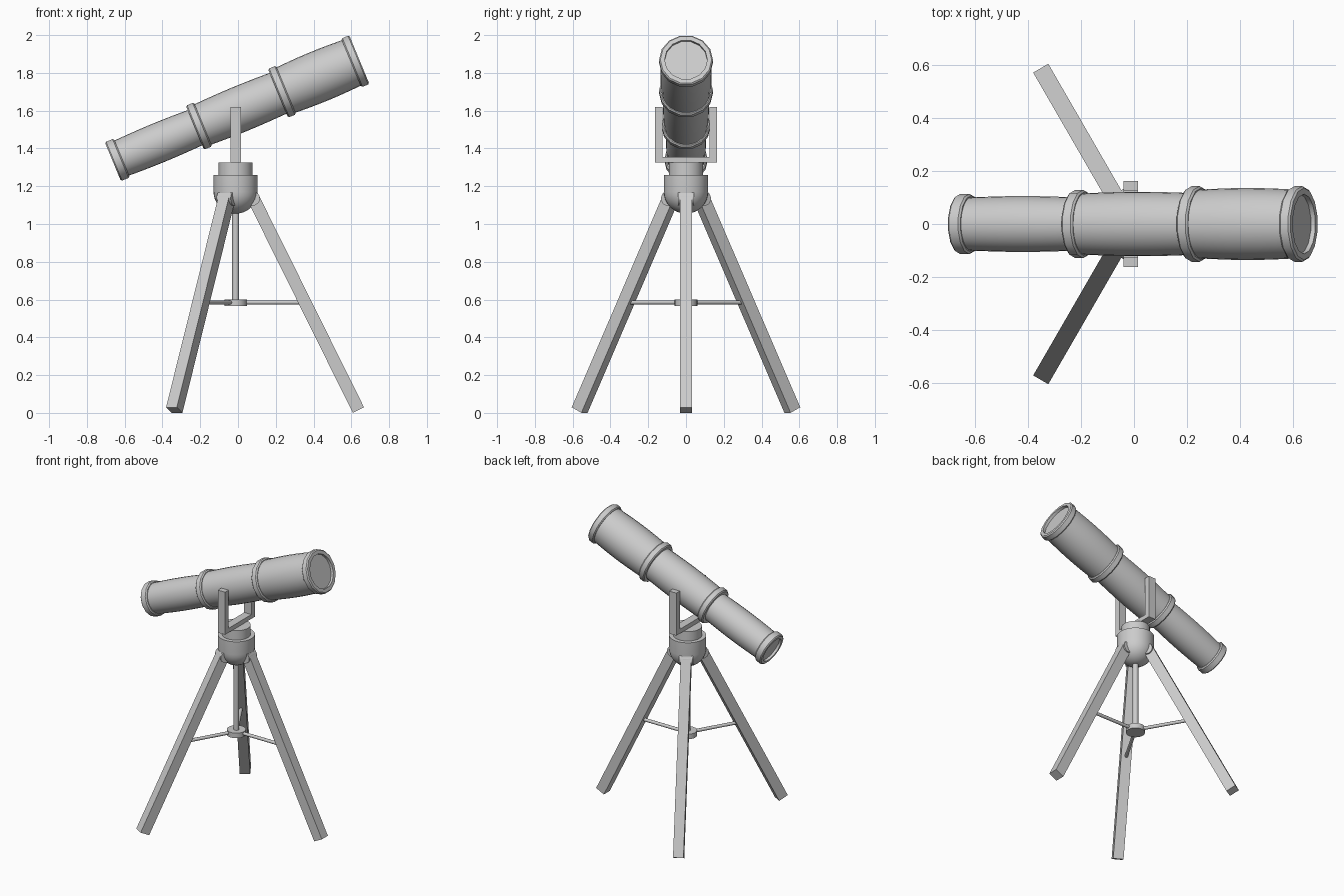
import bpy, bmesh
from math import cos, sin, pi, radians
from mathutils import Vector, Matrix

if "Cube" in bpy.data.objects:
    bpy.data.objects.remove(bpy.data.objects["Cube"])

CX = -0.0125  # tripod axis


def finish(name, bm, matrix=Matrix(), smooth=True):
    bmesh.ops.recalc_face_normals(bm, faces=bm.faces)
    me = bpy.data.meshes.new(name)
    bm.to_mesh(me)
    bm.free()
    me.transform(matrix)
    ob = bpy.data.objects.new(name, me)
    bpy.context.collection.objects.link(ob)
    if smooth:
        bpy.ops.object.select_all(action='DESELECT')
        ob.select_set(True)
        bpy.context.view_layer.objects.active = ob
        bpy.ops.object.shade_smooth_by_angle(angle=radians(35))
    return ob


def lathe(name, profile, sides, matrix, closed=False):
    """Revolve (radius, height) points; open profiles get end caps."""
    bm = bmesh.new()
    rings = [[bm.verts.new((r * cos(pi / 2 + 2 * pi * k / sides),
                            r * sin(pi / 2 + 2 * pi * k / sides), h))
              for k in range(sides)] for r, h in profile]
    pairs = list(zip(rings, rings[1:]))
    if closed:
        pairs.append((rings[-1], rings[0]))
    else:
        bm.faces.new(rings[0])
        bm.faces.new(rings[-1])
    for a, b in pairs:
        for k in range(sides):
            j = (k + 1) % sides
            bm.faces.new((a[k], a[j], b[j], b[k]))
    return finish(name, bm, matrix)


def along(a, b):
    """Matrix placing local z from point a towards b, local x kept level."""
    z = (b - a).normalized()
    up = Vector((0, 0, 1)) if abs(z.z) < 0.999 else Vector((0, 1, 0))
    x = up.cross(z).normalized()
    y = z.cross(x)
    m = Matrix((x, y, z)).transposed().to_4x4()
    m.translation = a
    return m


def rod(name, a, b, r, sides=12):
    return lathe(name, [(r, 0), (r, (b - a).length)], sides, along(a, b))


def box(name, matrix, size):
    bm = bmesh.new()
    bmesh.ops.create_cube(bm, size=1)
    bmesh.ops.scale(bm, vec=size, verts=bm.verts)
    return finish(name, bm, matrix, smooth=False)


# Telescope tube: three gently bulging sections, recessed lens faces
tube_m = Matrix.Translation((-0.01, 0, 1.60)) @ Matrix.Rotation(radians(67.5), 4, 'Y')
SIDES = 14


def section(name, s0, s1, r0, r1, bulge):
    pts = []
    for i in range(9):
        t = i / 8
        pts.append((r0 + (r1 - r0) * t + bulge * sin(pi * t), s0 + (s1 - s0) * t))
    lathe(name, pts, 28, tube_m)


section("eyepiece_tube", -0.69, -0.213, 0.099, 0.100, 0.006)
section("middle_tube", -0.213, 0.264, 0.115, 0.116, 0.006)
section("objective_tube", 0.264, 0.688, 0.129, 0.129, 0.007)

# Collars around the tube
for name, s0, s1, inner, r in (
        ("eyepiece_rim", -0.706, -0.655, 0.088, 0.114),
        ("rear_collar", -0.236, -0.190, 0.09, 0.129),
        ("front_collar", 0.240, 0.286, 0.10, 0.143),
        ("objective_rim", 0.660, 0.706, 0.113, 0.143)):
    c = 0.007
    lathe(name, [(inner, s0), (r - c, s0), (r, s0 + c), (r, s1 - c),
                 (r - c, s1), (inner, s1)], SIDES, tube_m, closed=True)

# Fork mount
for side, y in (("front", -0.144), ("back", 0.144)):
    box(side + "_fork_arm", Matrix.Translation((CX, y, 1.4725)), (0.055, 0.038, 0.295))
box("fork_base", Matrix.Translation((CX, 0, 1.34)), (0.055, 0.25, 0.03))

# Tripod head with domed underside
axis = Matrix.Translation((CX, 0, 0))
dome = [(0.117 * sin(a), 1.17 - 0.115 * cos(a))
        for a in (radians(10 * i) for i in range(1, 10))]
lathe("tripod_head", dome + [(0.117, 1.26)], 32, axis)
lathe("swivel_plate", [(0.09, 1.25), (0.09, 1.325)], 32, axis)

# Centre column and spreader hub
lathe("centre_column", [(0.018, 0.58), (0.018, 1.08)], 16, axis)
lathe("spreader_hub", [(0.06, 0.565), (0.06, 0.6)], 24, axis)

# Legs, hinges and spreader rods
for i in range(3):
    ang = 2 * pi * i / 3
    out = Vector((cos(ang), sin(ang), 0))
    tan = Vector((-sin(ang), cos(ang), 0))
    base = Vector((CX, 0, 0))

    def at(r, z):
        return base + out * r + Vector((0, 0, z))

    foot, top = at(0.65, 0.015), at(0.087, 1.15)
    m = along(foot, top) @ Matrix.Translation((0, 0, (top - foot).length / 2))
    box(f"leg_{i + 1}", m, (0.066, 0.066, (top - foot).length))
    hinge = at(0.09, 1.135)
    rod(f"hinge_{i + 1}", hinge - tan * 0.043, hinge + tan * 0.043, 0.038, 16)
    rod(f"spreader_rod_{i + 1}", at(0.03, 0.585), at(0.355, 0.585), 0.011)
